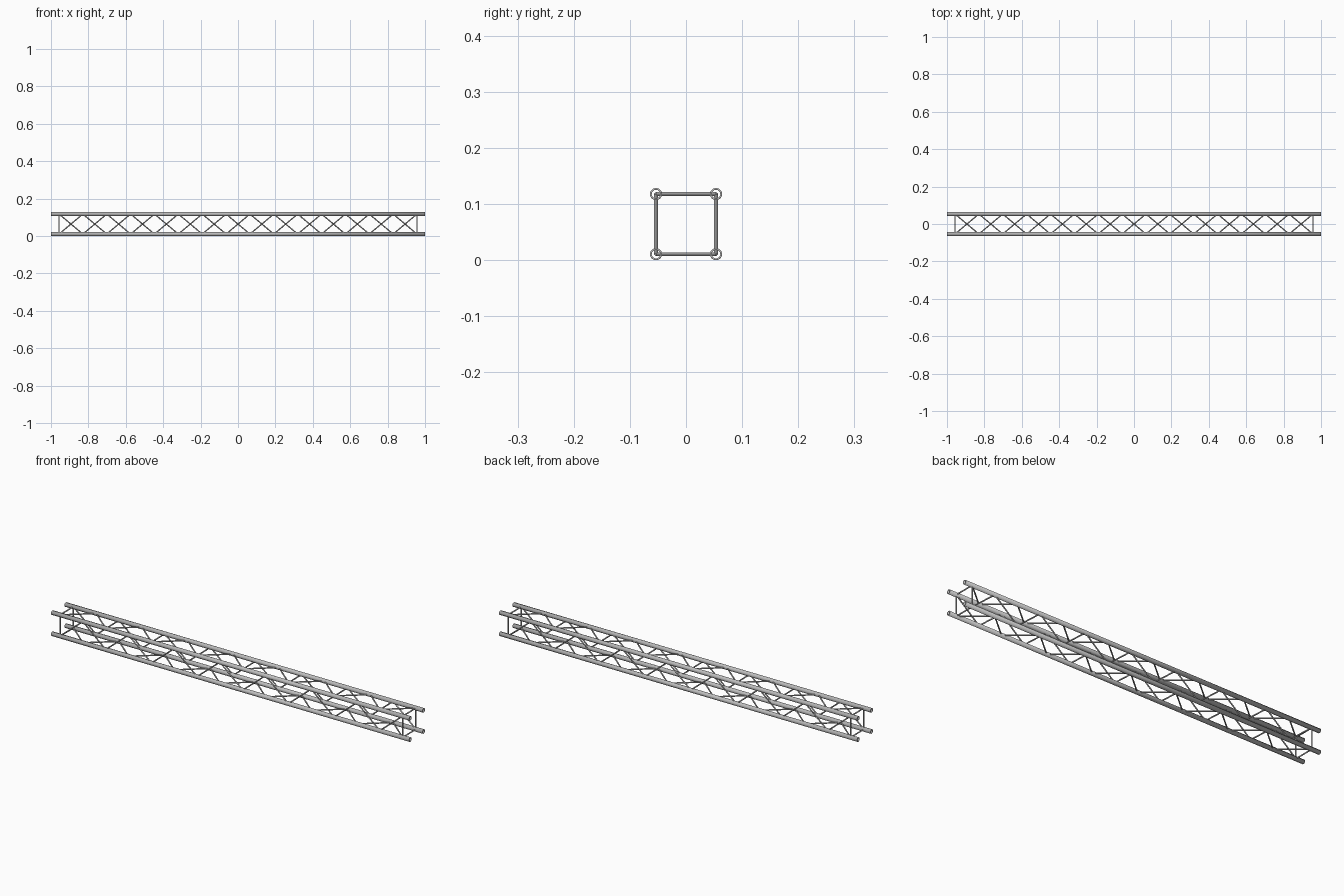
import bpy
import bmesh
from mathutils import Matrix, Vector

cube = bpy.data.objects.get("Cube")
if cube:
    bpy.data.objects.remove(cube, do_unlink=True)

HALF = 1.0          # half length of the beam
R = 0.0108          # chord outer radius
WALL = 0.0032       # chord wall thickness
ROD = 0.0033        # brace radius
S = 0.0535          # half spacing between chords
MID = S + R         # height of the beam axis
END = 0.957         # position of the end frames
BAYS = 15           # diagonals on each side

metal = bpy.data.materials.new("aluminium grey")
metal.use_nodes = True
colour = (0.5, 0.5, 0.5, 1)
metal.diffuse_color = colour
metal.node_tree.nodes["Principled BSDF"].inputs["Base Color"].default_value = colour


def add_rod(bm, a, b, radius, sides, caps=True):
    """Add a round bar between two points."""
    a, b = Vector(a), Vector(b)
    turn = (b - a).to_track_quat("Z", "Y").to_matrix().to_4x4()
    bmesh.ops.create_cone(bm, cap_ends=caps, segments=sides, radius1=radius,
                          radius2=radius, depth=(b - a).length,
                          matrix=Matrix.Translation((a + b) / 2) @ turn)


def finish(bm, name):
    """Turn the mesh into a smooth shaded object."""
    mesh = bpy.data.meshes.new(name)
    bm.to_mesh(mesh)
    bm.free()
    mesh.materials.append(metal)
    obj = bpy.data.objects.new(name, mesh)
    bpy.context.collection.objects.link(obj)
    bpy.ops.object.select_all(action="DESELECT")
    obj.select_set(True)
    bpy.context.view_layer.objects.active = obj
    bpy.ops.object.shade_smooth_by_angle()
    return obj


# Four hollow chords
for level, sz in (("lower", -1), ("upper", 1)):
    for side, sy in (("front", -1), ("back", 1)):
        bm = bmesh.new()
        y, z = sy * S, MID + sz * S
        add_rod(bm, (-HALF, y, z), (HALF, y, z), R, 24, caps=False)
        chord = finish(bm, f"{level}_{side}_chord")
        wall = chord.modifiers.new("wall", "SOLIDIFY")
        wall.thickness = WALL
        wall.offset = -1

# Zigzag lacing on each side, opposite sides in opposite phase
sides = {
    "front": (lambda x, t: (x, -S, MID + t), -1),
    "back": (lambda x, t: (x, S, MID + t), 1),
    "top": (lambda x, t: (x, t, MID + S), -1),
    "bottom": (lambda x, t: (x, t, MID - S), 1),
}
step = 2 * END / BAYS
for name, (place, phase) in sides.items():
    bm = bmesh.new()
    points = [place(-END + i * step, phase * S * (-1) ** i)
              for i in range(BAYS + 1)]
    for a, b in zip(points, points[1:]):
        add_rod(bm, a, b, ROD, 12)
    finish(bm, f"{name}_lacing")

# Square frame near each end
for name, x in (("right", -END), ("left", END)):
    bm = bmesh.new()
    for place, _ in sides.values():
        add_rod(bm, place(x, -S), place(x, S), ROD, 12)
    finish(bm, f"{name}_end_frame")
